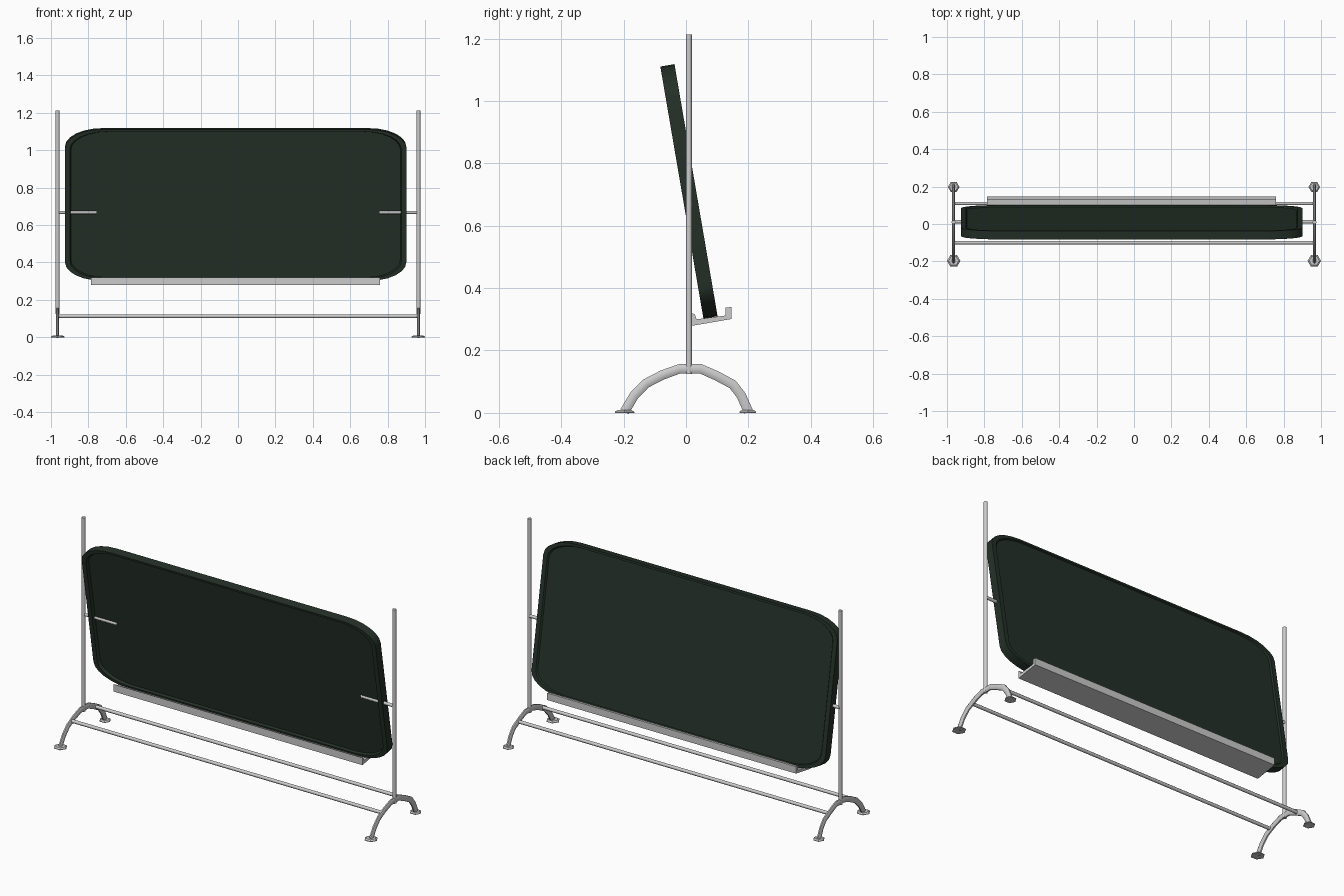
import bpy, bmesh, math
from mathutils import Vector

if "Cube" in bpy.data.objects:
    bpy.data.objects.remove(bpy.data.objects["Cube"])


def make_object(name, bm, mat=None, smooth=True):
    bmesh.ops.recalc_face_normals(bm, faces=bm.faces)
    me = bpy.data.meshes.new(name)
    bm.to_mesh(me)
    bm.free()
    ob = bpy.data.objects.new(name, me)
    bpy.context.collection.objects.link(ob)
    if mat:
        me.materials.append(mat)
    if smooth:
        bpy.ops.object.select_all(action='DESELECT')
        ob.select_set(True)
        bpy.context.view_layer.objects.active = ob
        bpy.ops.object.shade_smooth_by_angle(angle=math.radians(46))
    return ob


def loft(name, rings, mat=None, smooth=True):
    """Skin a row of closed rings and cap both ends."""
    bm = bmesh.new()
    rows = [[bm.verts.new(p) for p in ring] for ring in rings]
    for a, b in zip(rows, rows[1:]):
        n = len(a)
        for i in range(n):
            j = (i + 1) % n
            bm.faces.new((a[i], a[j], b[j], b[i]))
    bm.faces.new(rows[0])
    bm.faces.new(rows[-1])
    return make_object(name, bm, mat, smooth)


def rod(name, a, b, r, sides=8):
    a, b = Vector(a), Vector(b)
    q = (b - a).to_track_quat('Z', 'Y')
    angs = [2 * math.pi * (i + .5) / sides for i in range(sides)]
    circ = [q @ Vector((r * math.cos(t), r * math.sin(t), 0)) for t in angs]
    return loft(name, [[a + c for c in circ], [b + c for c in circ]])


green = bpy.data.materials.new("board_green")
green.diffuse_color = (0.018, 0.03, 0.021, 1)
green.use_nodes = True
green.node_tree.nodes["Principled BSDF"].inputs["Base Color"].default_value = green.diffuse_color

# board: rounded outline, raised rim, recessed writing faces
W, H, RX, RZ, SEG = 0.9125, 0.41, 0.2, 0.1, 6
outline = []
for k, (sx, sz) in enumerate([(1, 1), (-1, 1), (-1, -1), (1, -1)]):
    for i in range(SEG + 1):
        t = math.pi / 2 * (k + i / SEG)
        outline.append((sx * (W - RX) + RX * math.cos(t),
                        sz * (H - RZ) + RZ * math.sin(t)))
section = [(.965, -.007), (.972, -.023), (1, -.023),
           (1, .023), (.972, .023), (.965, .015)]
board = loft("board", [[(x * s, y, z * s) for x, z in outline]
                       for s, y in section], green)
board.location = (-0.0125, 0.0095, 0.71)
board.rotation_euler.x = math.radians(9.7)

# chalk tray: channel profile in y, z
tray = [(.018, .279), (.146, .301), (.146, .340), (.127, .337),
        (.127, .312), (.034, .300), (.028, .316), (.018, .320)]
loft("chalk_tray", [[(x, y, z) for y, z in tray] for x in (-.785, .76)],
     smooth=False)

# arched leg centreline in y, z
arch = [(-.197, .004), (-.166, .056), (-.129, .094), (-.077, .121),
        (-.022, .141), (.048, .141), (.100, .118), (.150, .091),
        (.177, .056), (.200, .004)]

for side, sx in (("left", -1), ("right", 1)):
    X = sx * .965
    rod(side + "_post", (X, .009, .125), (X, .009, 1.213), .0105)
    rod(side + "_pivot", (X, .012, .668), (sx * .757, .012, .668), .009)
    # arched leg
    rings = []
    for i, (y, z) in enumerate(arch):
        a = Vector(arch[max(i - 1, 0)])
        b = Vector(arch[min(i + 1, len(arch) - 1)])
        d = (b - a).normalized()
        ring = []
        for k in range(8):
            t = math.pi / 4 * (k + .5)
            u, v = .0095 * math.cos(t), .0165 * math.sin(t)
            ring.append((X + u, y - d.y * v, z + d.x * v))
        rings.append(ring)
    loft(side + "_leg", rings)
    # hexagonal foot pads
    for end, y, r in (("front", -.197, .036), ("back", .198, .031)):
        hexa = [(math.cos(k * math.pi / 3), math.sin(k * math.pi / 3))
                for k in range(6)]
        loft(f"{side}_{end}_foot",
             [[(sx * .964 + c * r * f, y + s * r * f, z) for c, s in hexa]
              for f, z in ((1, 0), (1, .003), (.75, .009))], smooth=False)

# long floor rails
for end, y in (("front", -.100), ("back", .110)):
    rod(end + "_rail", (-.962, y, .112), (.962, y, .112), .0095)
